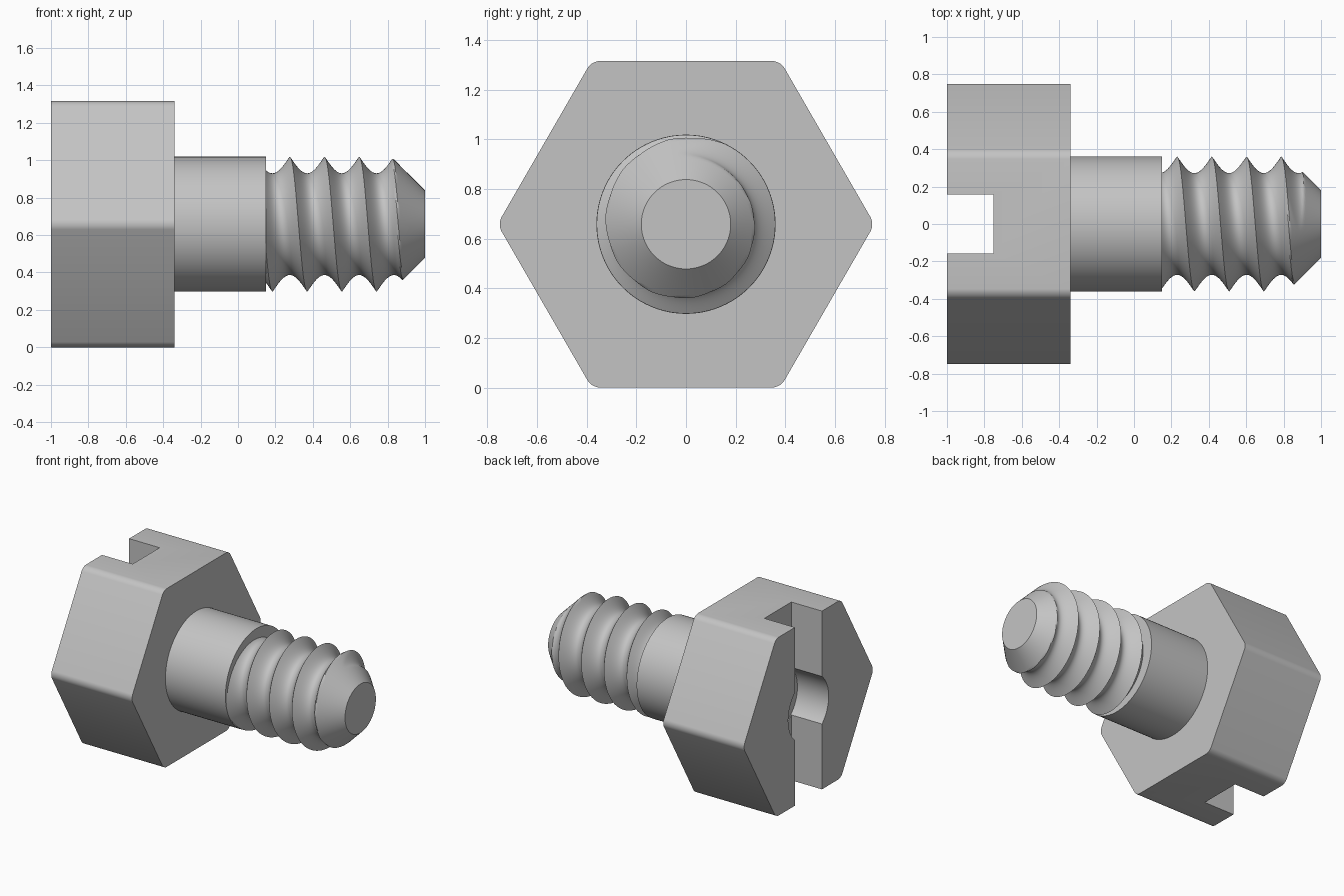
import bpy, bmesh, math
from mathutils import Matrix

if "Cube" in bpy.data.objects:
    bpy.data.objects.remove(bpy.data.objects["Cube"], do_unlink=True)

AXIS_Z = 0.658          # height of the screw axis
RADIUS, ROOT = 0.36, 0.272
PITCH, CREST = 0.1855, 0.277
START, END, TIP_R = 0.14, 1.0, 0.18

steel = bpy.data.materials.new("grey steel")
steel.use_nodes = True
grey = (0.55, 0.55, 0.55, 1)
steel.diffuse_color = grey
steel.node_tree.nodes["Principled BSDF"].inputs["Base Color"].default_value = grey


def make_object(name, bm):
    bmesh.ops.recalc_face_normals(bm, faces=bm.faces)
    mesh = bpy.data.meshes.new(name)
    bm.to_mesh(mesh)
    bm.free()
    mesh.materials.append(steel)
    obj = bpy.data.objects.new(name, mesh)
    bpy.context.collection.objects.link(obj)
    return obj


def activate(obj):
    bpy.ops.object.select_all(action='DESELECT')
    obj.select_set(True)
    bpy.context.view_layer.objects.active = obj


def smooth(obj):
    activate(obj)
    bpy.ops.object.shade_smooth_by_angle(angle=math.radians(32))


def rod(x0, x1, radius, sides):
    """Prism along x, with a corner of its outline pointing to -y and +y."""
    bm = bmesh.new()
    place = (Matrix.Translation(((x0 + x1) / 2, 0, AXIS_Z))
             @ Matrix.Rotation(math.pi / 2, 4, 'Y')
             @ Matrix.Rotation(math.pi / 2, 4, 'Z'))
    bmesh.ops.create_cone(bm, cap_ends=True, segments=sides, radius1=radius,
                          radius2=radius, depth=x1 - x0)
    # put the first corner on the y axis before laying the prism down
    first = max(bm.verts, key=lambda v: v.co.x).co
    turn = Matrix.Rotation(-math.atan2(first.y, first.x), 4, 'Z')
    bmesh.ops.transform(bm, matrix=place @ turn, verts=bm.verts)
    return bm


def cut(obj, cutter):
    cutter.hide_render = True
    mod = obj.modifiers.new("cut", 'BOOLEAN')
    mod.operation = 'DIFFERENCE'
    mod.solver = 'EXACT'
    mod.object = cutter
    activate(obj)
    bpy.ops.object.modifier_apply(modifier=mod.name)
    bpy.data.objects.remove(cutter, do_unlink=True)


# Hexagonal head with softened corners
bm = rod(-1, -0.34, AXIS_Z / math.cos(math.pi / 6), 6)
corners = [e for e in bm.edges if abs(e.verts[0].co.x - e.verts[1].co.x) > 0.5]
bmesh.ops.bevel(bm, geom=corners, offset=0.033, segments=5, profile=0.5,
                affect='EDGES')
head = make_object("hex_head", bm)

# Driver slot across the head
bm = bmesh.new()
bmesh.ops.create_cube(bm, size=1, matrix=Matrix.Translation((-1, 0, AXIS_Z))
                      @ Matrix.Diagonal((0.5, 0.315, 2, 1)))
cut(head, make_object("slot_cutter", bm))

# Round recess in the middle of the slot
cut(head, make_object("recess_cutter", rod(-1.2, -0.745, 0.236, 64)))
smooth(head)

# Plain shank
smooth(make_object("shank", rod(-0.35, 0.15, 0.361, 96)))


def thread_radius(x, turn):
    """Sharp crest, rounded root, trimmed by the conical tip."""
    t = (x - CREST) / PITCH - turn
    s = 2 * abs(t - round(t))
    r = RADIUS - (RADIUS - ROOT) * math.sin(s * math.pi / 2)
    return min(r, TIP_R + END - x)


# Threaded end: a grid that follows the helix, clipped at both ends
bm = bmesh.new()
SIDES, STEPS = 96, 24
first = math.floor((START - CREST) / PITCH - 1) * STEPS
last = math.ceil((END - CREST) / PITCH) * STEPS
columns = []
for j in range(SIDES + 1):
    turn = j / SIDES
    a = turn * math.tau
    column = []
    for k in range(first, last + 1):
        x = min(max(CREST + (k / STEPS + turn) * PITCH, START), END)
        r = thread_radius(x, turn)
        column.append(bm.verts.new((x, -r * math.sin(a), AXIS_Z + r * math.cos(a))))
    columns.append(column)
for c0, c1 in zip(columns, columns[1:]):
    for k in range(len(c0) - 1):
        bm.faces.new((c0[k], c0[k + 1], c1[k + 1], c1[k]))
bmesh.ops.remove_doubles(bm, verts=bm.verts, dist=0.0003)
bmesh.ops.holes_fill(bm, edges=[e for e in bm.edges if e.is_boundary], sides=0)
smooth(make_object("threaded_end", bm))
